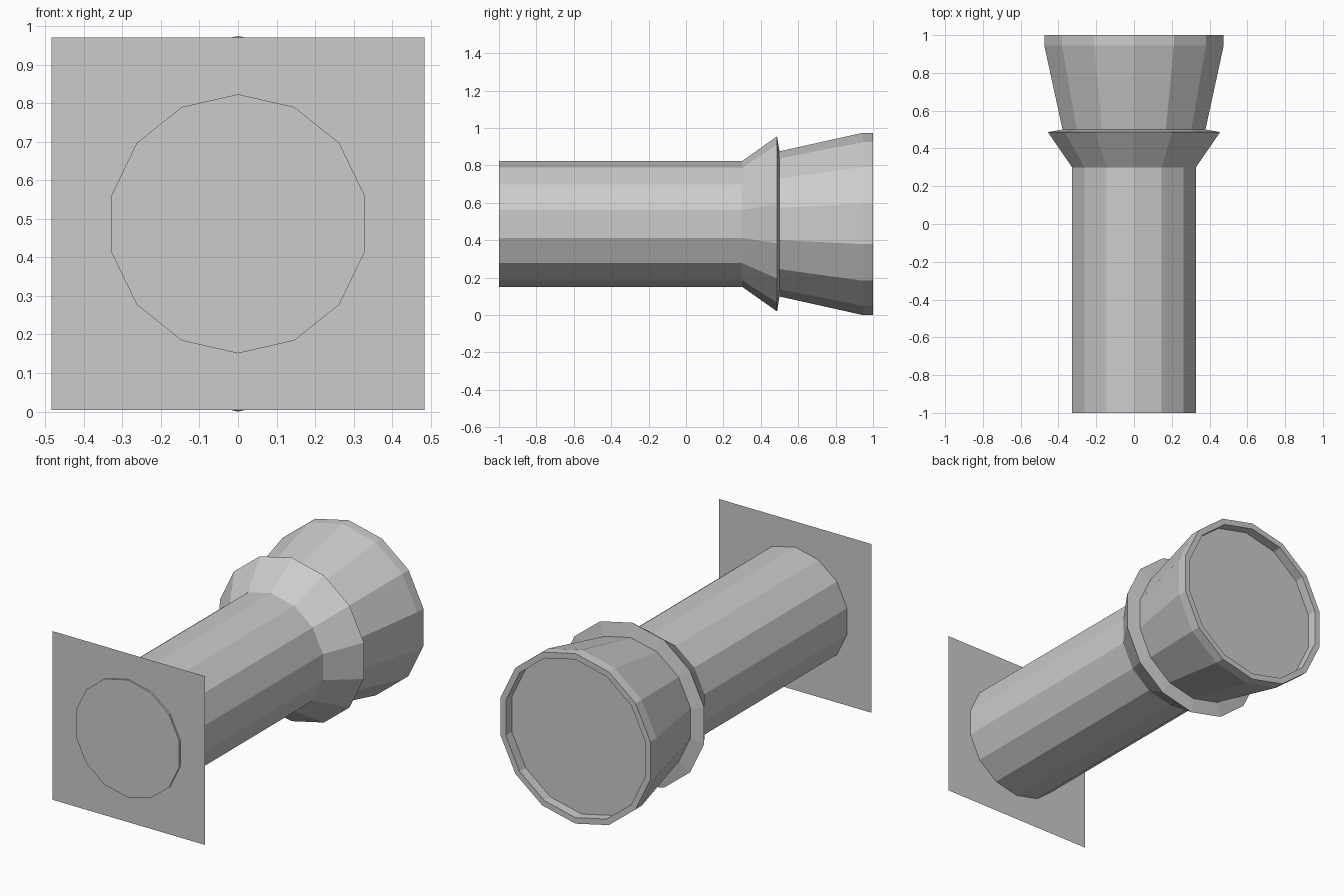
import bpy, bmesh
from math import sin, cos, tau

if "Cube" in bpy.data.objects:
    bpy.data.objects.remove(bpy.data.objects["Cube"])

SIDES = 14
CZ = 0.487  # height of the long axis


def lathe(name, profile):
    """Revolve (y, radius) points around the y axis and cap both ends."""
    bm = bmesh.new()
    rings = [[bm.verts.new((r * sin(tau * i / SIDES), y, CZ + r * cos(tau * i / SIDES)))
              for i in range(SIDES)] for y, r in profile]
    for a, b in zip(rings, rings[1:]):
        for i in range(SIDES):
            j = (i + 1) % SIDES
            bm.faces.new((a[i], a[j], b[j], b[i]))
    bm.faces.new(rings[0])
    bm.faces.new(rings[-1])
    finish(name, bm)


def finish(name, bm):
    bmesh.ops.recalc_face_normals(bm, faces=bm.faces)
    mesh = bpy.data.meshes.new(name)
    bm.to_mesh(mesh)
    bm.free()
    obj = bpy.data.objects.new(name, mesh)
    bpy.context.collection.objects.link(obj)


# Straight barrel, flared collar, then head with a recessed end face
lathe("barrel_and_head", [
    (-1.0, 0.336), (0.30, 0.336),
    (0.487, 0.468), (0.50, 0.388),
    (0.945, 0.487), (1.0, 0.487),
    (1.0, 0.453), (0.945, 0.453),
])

# Thin square mounting plate just behind the barrel's front end
bm = bmesh.new()
h = 0.483
bm.faces.new([bm.verts.new((x * h, -0.99, CZ + z * h))
              for x, z in ((-1, -1), (1, -1), (1, 1), (-1, 1))])
finish("mounting_plate", bm)
